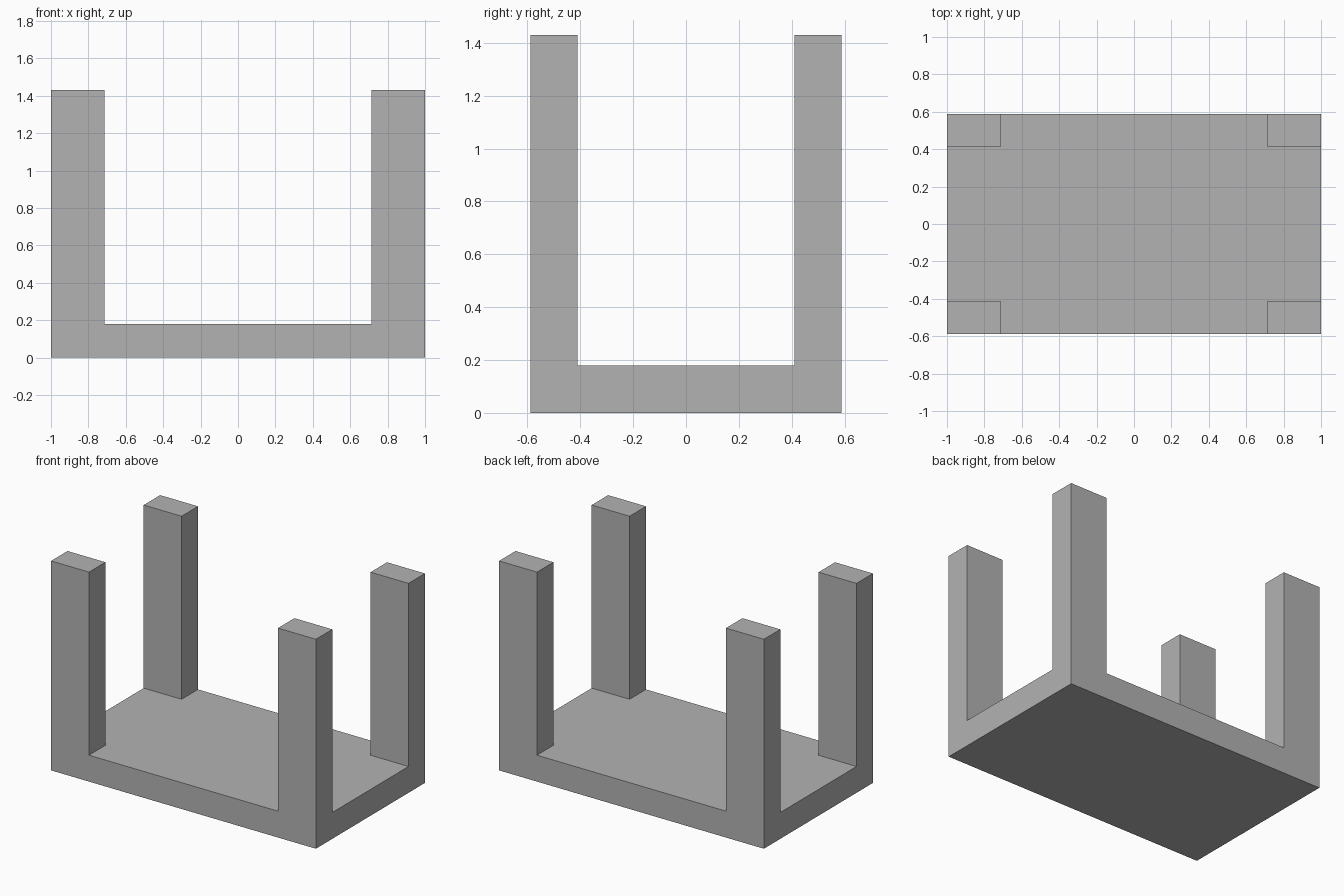
import bpy, bmesh
from mathutils import Matrix, Vector

cube = bpy.data.objects.get("Cube")
if cube:
    bpy.data.objects.remove(cube, do_unlink=True)

HALF_X, HALF_Y = 1.0, 0.588      # outer half sizes
POST_X, POST_Y = 0.714, 0.411    # inner faces of the posts
BASE, HEIGHT = 0.18, 1.43

# Plain grey material
grey = bpy.data.materials.new("plain grey")
grey.use_nodes = True
colour = (0.45, 0.45, 0.45, 1)
grey.diffuse_color = colour
grey.node_tree.nodes["Principled BSDF"].inputs["Base Color"].default_value = colour

# Base slab
bm = bmesh.new()
size = Matrix.Diagonal((2 * HALF_X, 2 * HALF_Y, BASE, 1))
bmesh.ops.create_cube(bm, size=1, matrix=Matrix.Translation((0, 0, BASE / 2)) @ size)

# Cut the slab along the inner faces of the posts
for axis, offset in ((Vector((1, 0, 0)), POST_X), (Vector((0, 1, 0)), POST_Y)):
    for side in (-1, 1):
        bmesh.ops.bisect_plane(bm, geom=bm.verts[:] + bm.edges[:] + bm.faces[:],
                               plane_co=axis * offset * side, plane_no=axis)

# Raise the four corners into posts
bm.normal_update()
corners = []
for face in bm.faces:
    c = face.calc_center_median()
    if face.normal.z > 0.9 and abs(c.x) > POST_X and abs(c.y) > POST_Y:
        corners.append(face)
raised = bmesh.ops.extrude_discrete_faces(bm, faces=corners)["faces"]
for face in raised:
    bmesh.ops.translate(bm, verts=face.verts[:], vec=(0, 0, HEIGHT - BASE))

# Merge flat regions and finish
bmesh.ops.dissolve_limit(bm, angle_limit=0.01, verts=bm.verts[:], edges=bm.edges[:])
bmesh.ops.recalc_face_normals(bm, faces=bm.faces[:])
mesh = bpy.data.meshes.new("base_with_corner_posts")
bm.to_mesh(mesh)
bm.free()
mesh.materials.append(grey)
frame = bpy.data.objects.new("base_with_corner_posts", mesh)
bpy.context.collection.objects.link(frame)
